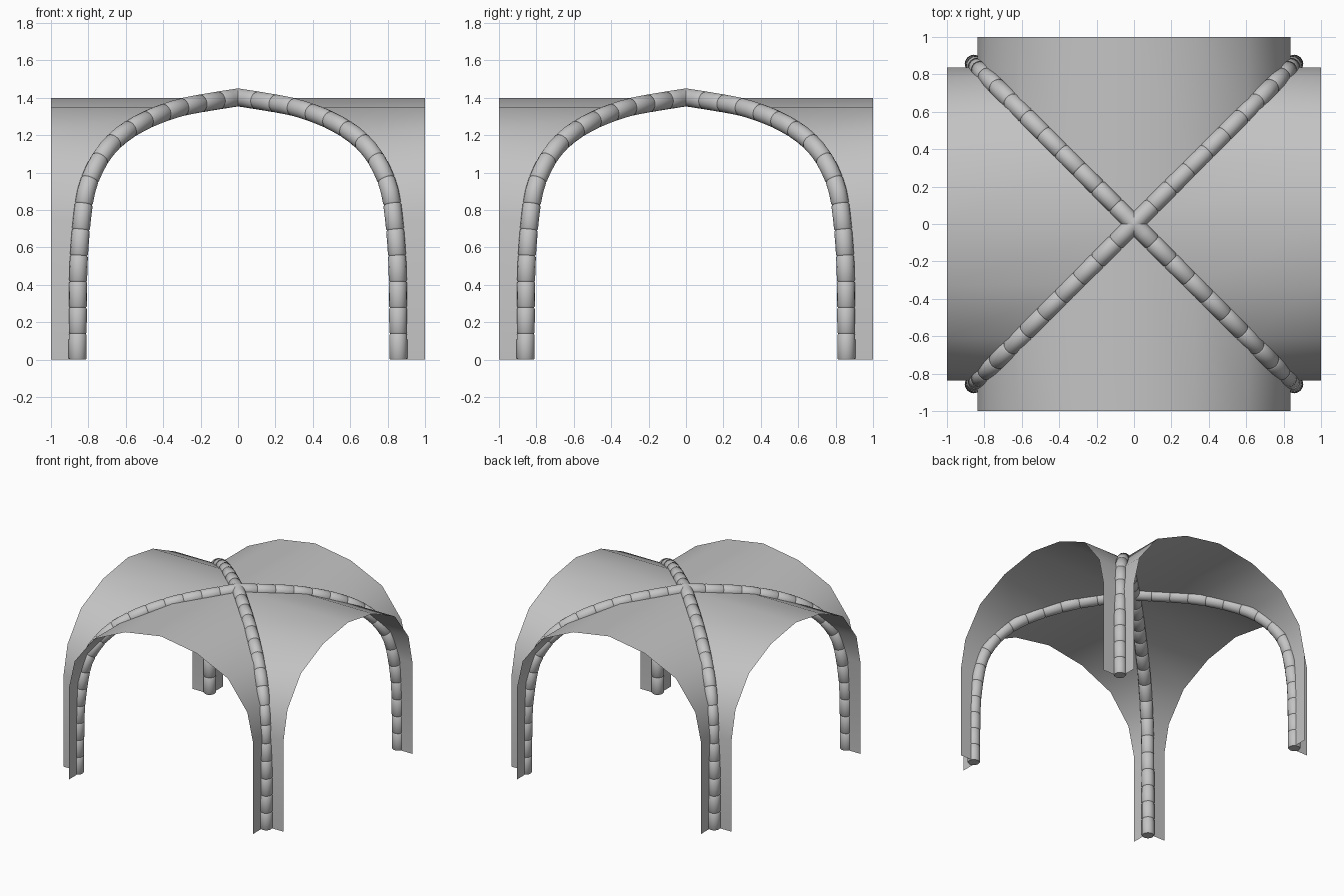
import bpy, bmesh, math
from mathutils import Vector, Matrix

cube = bpy.data.objects.get("Cube")
if cube:
    bpy.data.objects.remove(cube, do_unlink=True)

# Dimensions
RIB = 0.048          # rib radius
BLOCKS = 16          # stones per half rib
SIDES = 16

stone = bpy.data.materials.new("grey stone")
stone.use_nodes = True
grey = (0.55, 0.55, 0.55, 1)
stone.diffuse_color = grey
stone.node_tree.nodes["Principled BSDF"].inputs["Base Color"].default_value = grey


def make_object(name, bm, turn, angle):
    """Turn a bmesh about z, then make a smooth-shaded object of it."""
    bmesh.ops.rotate(bm, verts=bm.verts, cent=(0, 0, 0),
                     matrix=Matrix.Rotation(turn, 3, 'Z'))
    mesh = bpy.data.meshes.new(name)
    bm.to_mesh(mesh)
    bm.free()
    mesh.materials.append(stone)
    obj = bpy.data.objects.new(name, mesh)
    bpy.context.collection.objects.link(obj)
    bpy.ops.object.select_all(action='DESELECT')
    obj.select_set(True)
    bpy.context.view_layer.objects.active = obj
    bpy.ops.object.shade_smooth_by_angle(angle=math.radians(angle))


def vault_web(name, turn):
    """One quarter of the vault: a barrel strip cut along the groins."""
    half = [(.837, 0), (.837, .75), (.785, .985), (.61, 1.215), (.325, 1.347)]
    profile = ([(-x, z) for x, z in half] + [(0, 1.4)] + half[::-1])
    bm = bmesh.new()
    rows = [(bm.verts.new((x, -abs(x), z)), bm.verts.new((x, -1, z)))
            for x, z in profile]
    for (a, b), (c, d) in zip(rows, rows[1:]):
        bm.faces.new((a, b, d, c))
    make_object(name, bm, turn, 40)


def rib_path():
    """Smooth curve through (side, height) points, as a dense list."""
    pts = [Vector(p) for p in (
        (.857, -.2), (.857, 0), (.856, .28), (.85, .56), (.823, .84),
        (.785, .98), (.72, 1.10), (.64, 1.187), (.544, 1.253), (.44, 1.303),
        (.31, 1.347), (.18, 1.373), (0, 1.402), (-.18, 1.431))]
    dense = []
    for p0, p1, p2, p3 in zip(pts, pts[1:], pts[2:], pts[3:]):
        for i in range(12):
            t = i / 12
            dense.append(0.5 * (2 * p1 + (p2 - p0) * t
                                + (2 * p0 - 5 * p1 + 4 * p2 - p3) * t ** 2
                                + (3 * p1 - p0 - 3 * p2 + p3) * t ** 3))
    dense.append(pts[-2])
    return [Vector((p.x, p.x, p.y)) for p in dense]


PATH = rib_path()
LENGTHS = [0.0]
for a, b in zip(PATH, PATH[1:]):
    LENGTHS.append(LENGTHS[-1] + (b - a).length)


def along(f):
    """Point and direction at fraction f of the rib path."""
    s = f * LENGTHS[-1]
    i = 0
    while i < len(PATH) - 2 and LENGTHS[i + 1] < s:
        i += 1
    t = (s - LENGTHS[i]) / (LENGTHS[i + 1] - LENGTHS[i])
    return PATH[i].lerp(PATH[i + 1], t), (PATH[i + 1] - PATH[i]).normalized()


def stone_rib(name, turn):
    """Half a diagonal rib: a round sweep grooved at each stone joint."""
    stations = []
    for k in range(BLOCKS):
        stations += [((k + u) / BLOCKS, r) for u, r in
                     ((0, RIB - .005), (.05, RIB), (.5, RIB), (.95, RIB))]
    stations.append((1, RIB))
    side = Vector((1, -1, 0)).normalized()
    bm = bmesh.new()
    rings = []
    for f, r in stations:
        centre, direction = along(f)
        if f == 1:                       # meet the opposite rib upright
            direction = Vector((-1, -1, 0)).normalized()
        up = side.cross(direction)
        ring = []
        for j in range(SIDES):
            a = math.tau * j / SIDES
            ring.append(bm.verts.new(
                centre + r * (math.cos(a) * side + math.sin(a) * up)))
        rings.append(ring)
    for lo, hi in zip(rings, rings[1:]):
        for j in range(SIDES):
            n = (j + 1) % SIDES
            bm.faces.new((lo[j], lo[n], hi[n], hi[j]))
    bm.faces.new(rings[0])
    bm.faces.new(rings[-1])
    bmesh.ops.recalc_face_normals(bm, faces=bm.faces)
    make_object(name, bm, turn, 50)


# Four webs and four half ribs around the crown
for i, (web, rib) in enumerate((("front", "back_left"), ("left", "back_right"),
                                ("back", "front_right"), ("right", "front_left"))):
    vault_web(web + "_vault_web", i * math.pi / 2)
    stone_rib(rib + "_rib", i * math.pi / 2)
